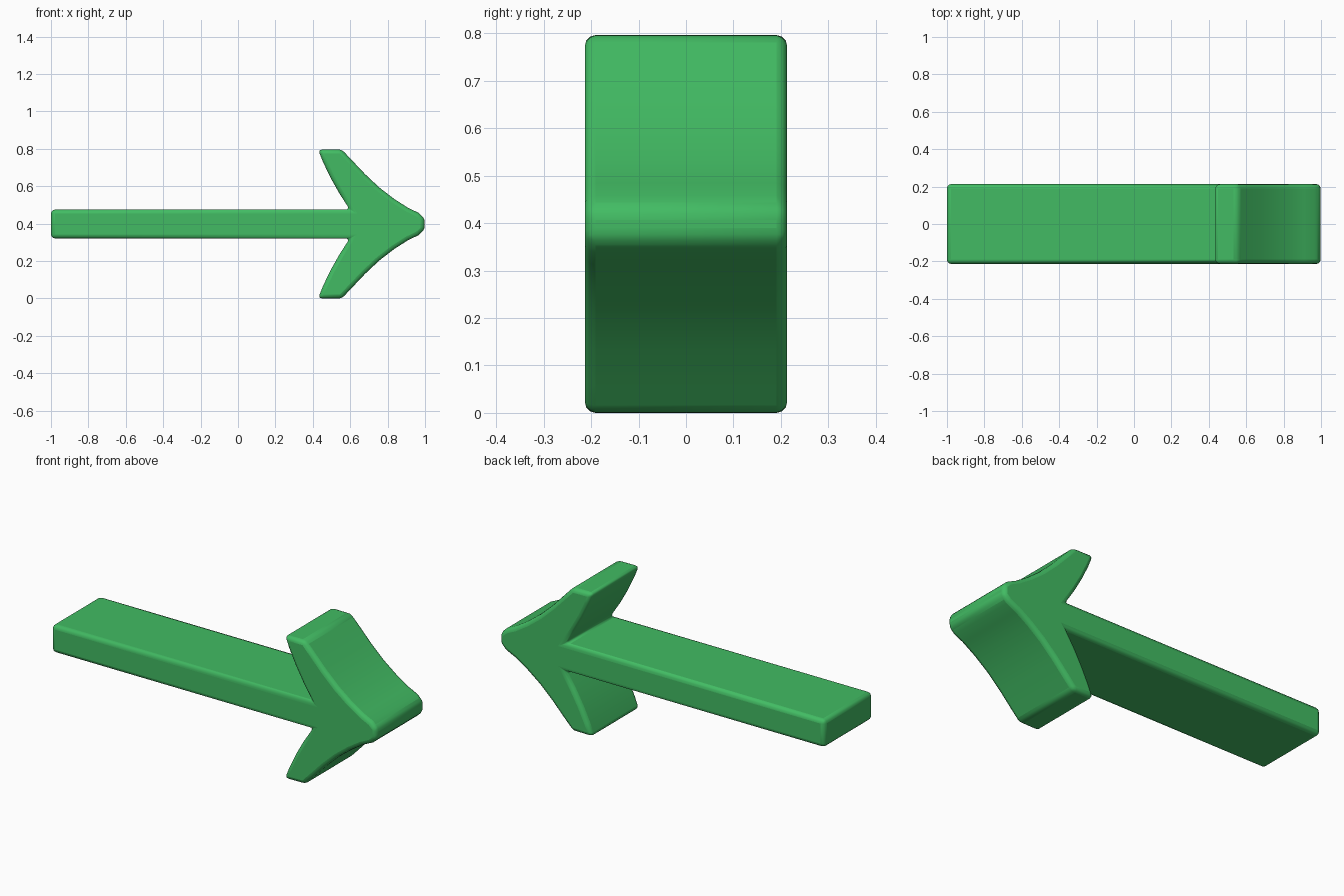
import bpy, bmesh

if "Cube" in bpy.data.objects:
    bpy.data.objects.remove(bpy.data.objects["Cube"])

# Upper half of the arrow outline: (x, height above the centre line)
half = [(-1.0, 0.077), (0.598, 0.077),                              # shaft
        (0.544, 0.16), (0.495, 0.247), (0.455, 0.33), (0.428, 0.398),  # barb, inner side
        (0.555, 0.398),                                             # barb end
        (0.61, 0.34), (0.68, 0.266), (0.757, 0.194),
        (0.835, 0.134), (0.91, 0.086), (0.965, 0.06),                # barb, outer side
        (0.998, 0.03)]                                              # blunt tip
outline = half + [(x, -z) for x, z in reversed(half)]

# Extrude the outline through the thickness
bm = bmesh.new()
face = bm.faces.new([bm.verts.new((x, -0.213, 0.398 + z)) for x, z in outline])
ext = bmesh.ops.extrude_face_region(bm, geom=[face])
new = [v for v in ext["geom"] if isinstance(v, bmesh.types.BMVert)]
bmesh.ops.translate(bm, verts=new, vec=(0, 0.426, 0))
bmesh.ops.recalc_face_normals(bm, faces=bm.faces)
mesh = bpy.data.meshes.new("arrow")
bm.to_mesh(mesh)
bm.free()
arrow = bpy.data.objects.new("arrow", mesh)
bpy.context.collection.objects.link(arrow)

# Green colour
green = bpy.data.materials.new("green")
green.diffuse_color = (0.054, 0.50, 0.125, 1)
green.use_nodes = True
green.node_tree.nodes["Principled BSDF"].inputs["Base Color"].default_value = green.diffuse_color
mesh.materials.append(green)

# Soft rounded edges
bevel = arrow.modifiers.new("rounded_edges", "BEVEL")
bevel.width = 0.022
bevel.segments = 3
bevel.limit_method = "ANGLE"
bevel.angle_limit = 0.45

bpy.context.view_layer.objects.active = arrow
arrow.select_set(True)
bpy.ops.object.shade_smooth_by_angle(angle=0.6)
